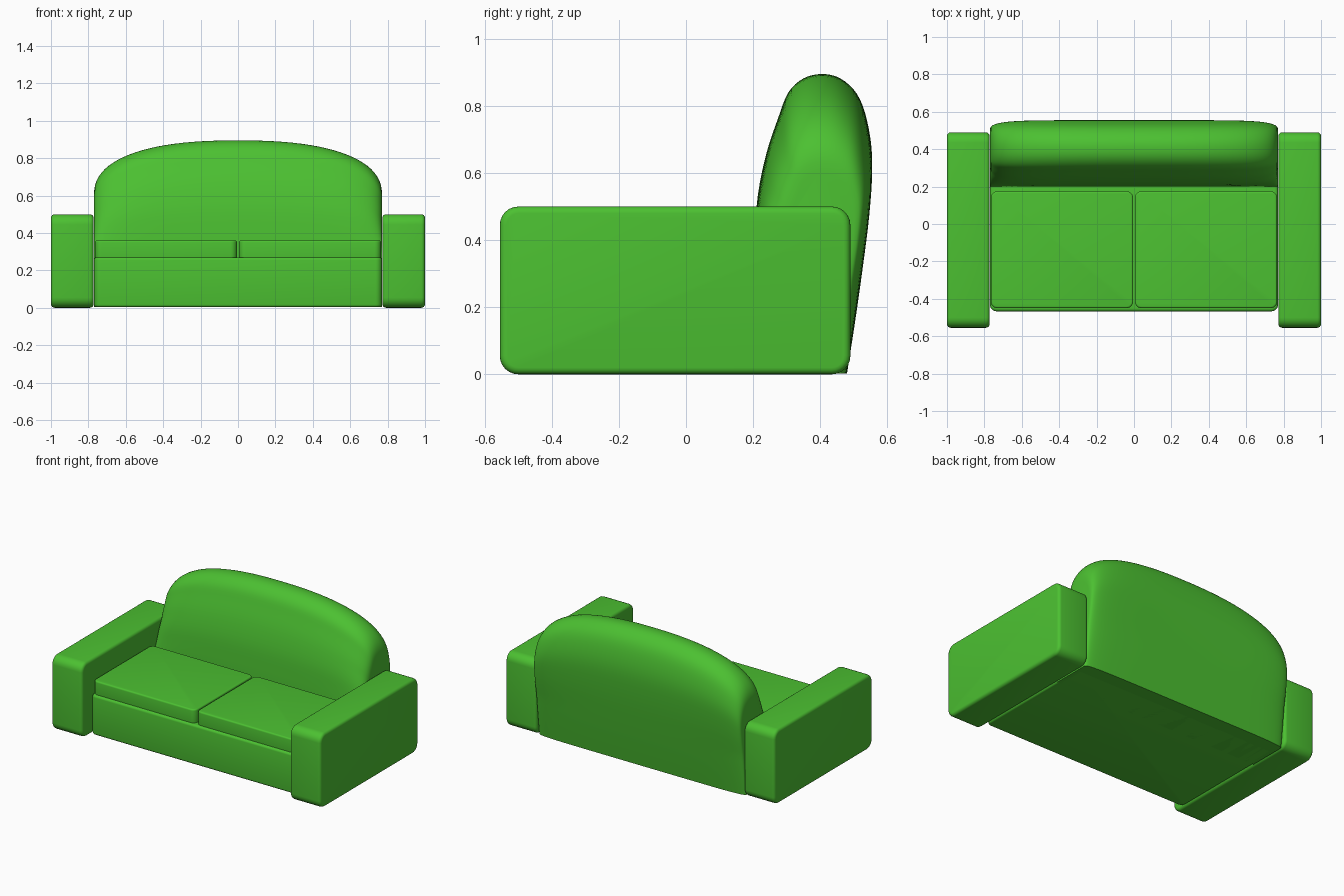
import bpy, bmesh, math
from mathutils import Vector

if "Cube" in bpy.data.objects:
    bpy.data.objects.remove(bpy.data.objects["Cube"])

green = bpy.data.materials.new("sofa green")
green.diffuse_color = (0.072, 0.53, 0.031, 1)
green.use_nodes = True
green.node_tree.nodes["Principled BSDF"].inputs["Base Color"].default_value = green.diffuse_color


def finish(name, bm, angle=50):
    bmesh.ops.recalc_face_normals(bm, faces=bm.faces)
    me = bpy.data.meshes.new(name)
    bm.to_mesh(me)
    bm.free()
    me.materials.append(green)
    ob = bpy.data.objects.new(name, me)
    bpy.context.collection.objects.link(ob)
    bpy.ops.object.select_all(action='DESELECT')
    ob.select_set(True)
    bpy.context.view_layer.objects.active = ob
    bpy.ops.object.shade_smooth_by_angle(angle=math.radians(angle))
    return ob


def padded_box(name, lo, hi, axis, r1, r2):
    """Box with large rounding r1 on edges along axis, then r2 on the end rims."""
    bm = bmesh.new()
    bmesh.ops.create_cube(bm, size=1)
    lo, hi = Vector(lo), Vector(hi)
    for v in bm.verts:
        v.co = Vector(((lo[i] + hi[i]) / 2 + v.co[i] * (hi[i] - lo[i]) for i in range(3)))
    along = [e for e in bm.edges
             if abs((e.verts[0].co - e.verts[1].co).normalized()[axis]) > 0.9]
    bmesh.ops.bevel(bm, geom=along, offset=r1, segments=6, profile=0.5, affect='EDGES')
    rims = [e for e in bm.edges if e.calc_face_angle(0) > 1.0]
    bmesh.ops.bevel(bm, geom=rims, offset=r2, segments=4, profile=0.5, affect='EDGES')
    return finish(name, bm)


# Arms and seat cushions, mirrored left and right
for s, side in ((-1, "left"), (1, "right")):
    xs = sorted((s * 0.772, s * 1.0))
    padded_box(side + "_arm", (xs[0], -0.555, 0), (xs[1], 0.49, 0.5), 0, 0.055, 0.02)
    xs = sorted((s * 0.005, s * 0.765))
    padded_box(side + "_cushion", (xs[0], -0.45, 0.24), (xs[1], 0.175, 0.36), 2, 0.035, 0.01)

# Seat base
padded_box("seat_base", (-0.77, -0.467, 0.003), (0.77, 0.4, 0.27), 2, 0.035, 0.015)

# Backrest: side profile (y, z), smoothed, then lofted along x
key = [(0.20, 0.003), (0.20, 0.15), (0.20, 0.30), (0.205, 0.42), (0.215, 0.54), (0.24, 0.66),
       (0.275, 0.765), (0.305, 0.84), (0.35, 0.882), (0.405, 0.895), (0.46, 0.882),
       (0.51, 0.835), (0.54, 0.755), (0.555, 0.64), (0.547, 0.49), (0.527, 0.32),
       (0.503, 0.15), (0.48, 0.003)]


def spline(p, n=4):
    out = []
    for i in range(len(p) - 1):
        a, b, c, d = (Vector(p[min(max(k, 0), len(p) - 1)]) for k in range(i - 1, i + 3))
        for j in range(n):
            t = j / n
            out.append(0.5 * (2 * b + (c - a) * t + (2 * a - 5 * b + 4 * c - d) * t * t
                              + (3 * b - a - 3 * c + d) * t ** 3))
    return out + [Vector(p[-1])]


profile = spline(key)
N, W, Z0, YC = 48, 0.77, 0.28, 0.40
bm = bmesh.new()
rings = []
for i in range(N + 1):
    u = math.sin(math.pi * (i / N - 0.5))
    a = min(abs(u), 1)
    top = 0.60 + 0.295 * max(0, 1 - a ** 2.4) ** (1 / 2.4)    # arched crown
    puff = max(0, 1 - a ** 7) ** (1 / 3)                      # rounded ends
    ring = []
    for y, z in profile:
        up = min(max((z - Z0) / 0.35, 0), 1)
        shrink = 0.35 if y > YC else 0.45 * up
        y2 = YC + (y - YC) * (1 - shrink * (1 - puff))
        z2 = Z0 + (z - Z0) * (top - Z0) / (0.895 - Z0) if z > Z0 else z
        ring.append(bm.verts.new((W * u, y2, z2)))
    rings.append(ring)
m = len(profile)
for r, q in zip(rings, rings[1:]):
    for j in range(m):
        k = (j + 1) % m
        bm.faces.new((r[j], r[k], q[k], q[j]))
bm.faces.new(rings[0])
bm.faces.new(rings[-1])
finish("backrest", bm, 60)
